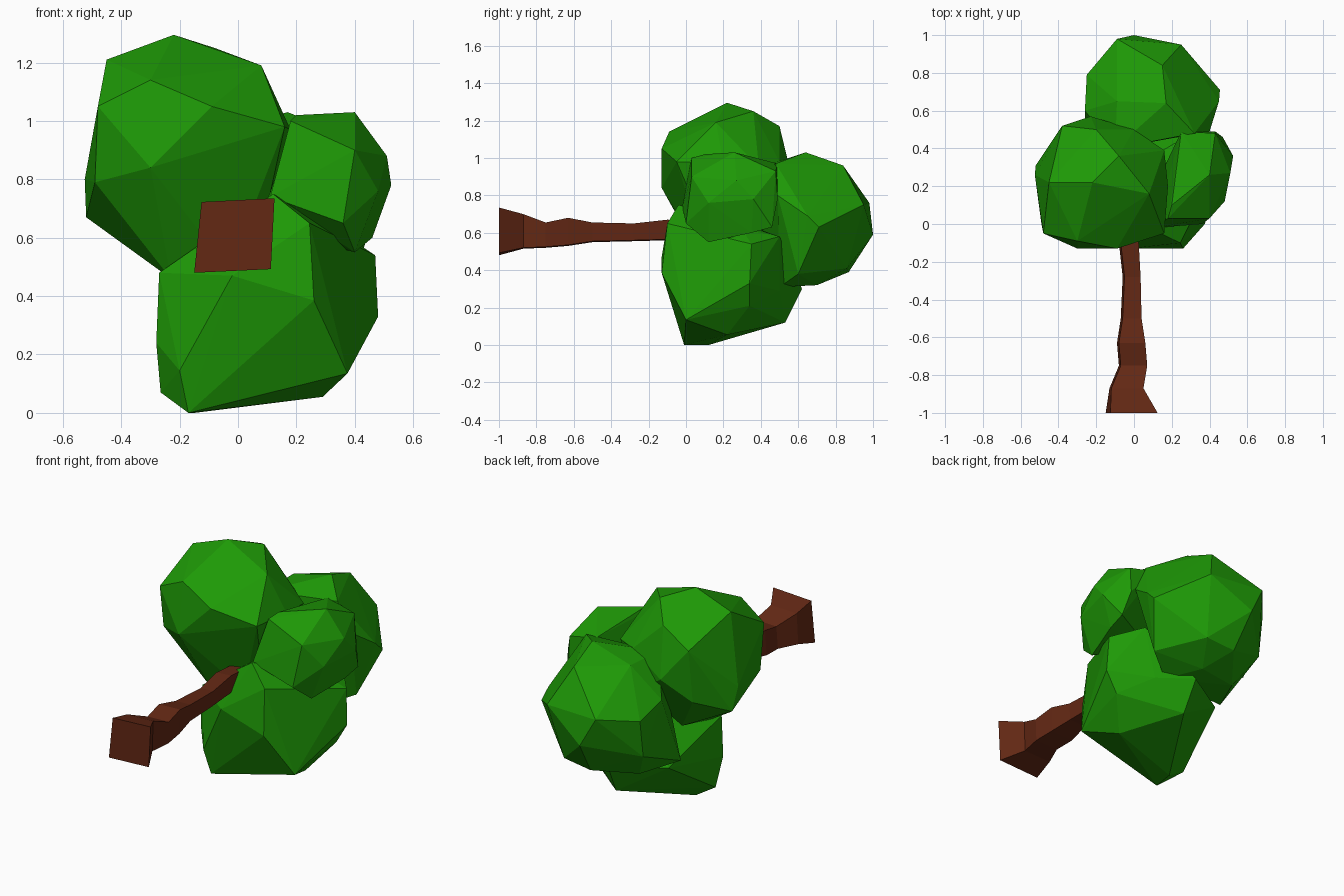
import bpy, bmesh


def material(name, color):
    m = bpy.data.materials.new(name)
    m.diffuse_color = color
    return m


def finish(name, bm, mat):
    bmesh.ops.recalc_face_normals(bm, faces=bm.faces[:])
    me = bpy.data.meshes.new(name)
    bm.to_mesh(me)
    bm.free()
    me.materials.append(mat)
    ob = bpy.data.objects.new(name, me)
    bpy.context.collection.objects.link(ob)
    return ob


def clump(name, points, mat):
    """Faceted leaf mass: convex hull of a few corner points."""
    bm = bmesh.new()
    for p in points:
        bm.verts.new(p)
    res = bmesh.ops.convex_hull(bm, input=bm.verts[:])
    junk = [v for v in res["geom_interior"] if isinstance(v, bmesh.types.BMVert)]
    bmesh.ops.delete(bm, geom=junk, context='VERTS')
    return finish(name, bm, mat)


leaf = material("leaf_green", (0.013, 0.32, 0.002, 1))
bark = material("bark_brown", (0.125, 0.021, 0.007, 1))

# Large upper leaf clump
clump("upper_leaves", [
    (-0.22, 0.22, 1.295), (-0.45, 0.22, 1.21), (-0.08, 0.36, 1.25), (0.08, 0.16, 1.19),
    (-0.38, 0.52, 1.07), (-0.20, 0.50, 1.17), (0.0, 0.50, 0.98), (-0.30, -0.09, 1.14),
    (-0.09, -0.13, 1.05), (-0.48, -0.05, 1.05), (-0.30, -0.13, 0.84), (0.16, -0.05, 0.98),
    (0.18, 0.20, 0.97), (0.16, 0.39, 0.95), (-0.525, 0.26, 0.80), (-0.52, 0.31, 0.67),
    (-0.49, 0.0, 0.79), (-0.23, 0.08, 0.46), (-0.03, 0.10, 0.49), (0.11, 0.05, 0.75),
    (-0.38, 0.48, 0.75), (-0.23, 0.57, 0.88), (-0.05, 0.50, 0.75), (-0.22, 0.35, 0.52)], leaf)

# Small side leaf clump
clump("side_leaves", [
    (0.18, 0.03, 1.0), (0.40, 0.26, 1.03), (0.20, 0.10, 1.02), (0.25, 0.49, 0.97),
    (0.40, 0.03, 0.90), (0.51, 0.27, 0.88), (0.43, 0.48, 0.93), (0.525, 0.36, 0.78),
    (0.48, 0.12, 0.76), (0.43, 0.49, 0.78), (0.47, 0.46, 0.63), (0.46, 0.35, 0.60),
    (0.40, 0.12, 0.55), (0.36, 0.0, 0.65), (0.11, -0.02, 0.74), (0.16, 0.30, 0.62)], leaf)

# Lower leaf clump
clump("lower_leaves", [
    (-0.17, -0.01, 0.0), (-0.15, 0.12, 0.0), (0.29, 0.22, 0.055), (0.375, 0.0, 0.135),
    (0.41, 0.34, 0.21), (0.48, 0.34, 0.33), (0.47, 0.35, 0.54), (0.34, 0.50, 0.58),
    (0.27, 0.50, 0.29), (0.08, 0.62, 0.30), (0.26, -0.13, 0.385), (0.245, -0.10, 0.65),
    (0.12, -0.04, 0.75), (-0.02, -0.13, 0.47), (-0.27, 0.05, 0.48), (-0.28, 0.05, 0.24),
    (-0.265, 0.10, 0.07), (-0.20, -0.04, 0.145), (0.09, 0.53, 0.12), (-0.20, 0.45, 0.30),
    (0.0, 0.30, 0.65), (0.35, 0.30, 0.62)], leaf)

# Rear leaf clump, at the tip of the tree
clump("tip_leaves", [
    (0.17, 0.64, 1.03), (0.15, 0.84, 0.96), (-0.09, 0.65, 0.96), (-0.09, 0.98, 0.76),
    (0.0, 1.0, 0.59), (0.25, 0.95, 0.75), (-0.25, 0.79, 0.72), (-0.26, 0.60, 0.78),
    (-0.25, 0.76, 0.50), (0.455, 0.71, 0.63), (0.45, 0.65, 0.69), (0.40, 0.49, 0.80),
    (0.32, 0.48, 0.97), (0.02, 0.87, 0.39), (0.20, 0.86, 0.41), (0.10, 0.70, 0.32),
    (-0.15, 0.65, 0.33), (0.36, 0.60, 0.38), (0.20, 0.50, 0.31), (-0.26, 0.42, 0.35),
    (-0.10, 0.40, 0.95)], leaf)

# Trunk: four-sided rings as y, x min, x max, z min, z max
rings = [(-1.00, -0.15, 0.125, 0.48, 0.735), (-0.87, -0.13, 0.05, 0.515, 0.70),
         (-0.75, -0.08, 0.07, 0.52, 0.655), (-0.63, -0.09, 0.06, 0.53, 0.68),
         (-0.50, -0.07, 0.04, 0.55, 0.655), (-0.28, -0.06, 0.035, 0.555, 0.65),
         (-0.10, -0.08, 0.025, 0.56, 0.67), (0.12, -0.07, 0.03, 0.56, 0.66)]
bm = bmesh.new()
loops = []
for i, (y, x0, x1, z0, z1) in enumerate(rings):
    s = 0.025 if i == 0 else 0.01     # slight skew of the square section
    loops.append([bm.verts.new(p) for p in (
        (x0, y, z0), (x1 - s / 2, y, z0 + s / 2), (x1, y, z1), (x0 + s, y, z1 - s / 2))])
for a, b in zip(loops, loops[1:]):
    for i in range(4):
        j = (i + 1) % 4
        bm.faces.new((a[i], a[j], b[j], b[i]))
bm.faces.new(loops[0])
bm.faces.new(loops[-1])
finish("trunk", bm, bark)
